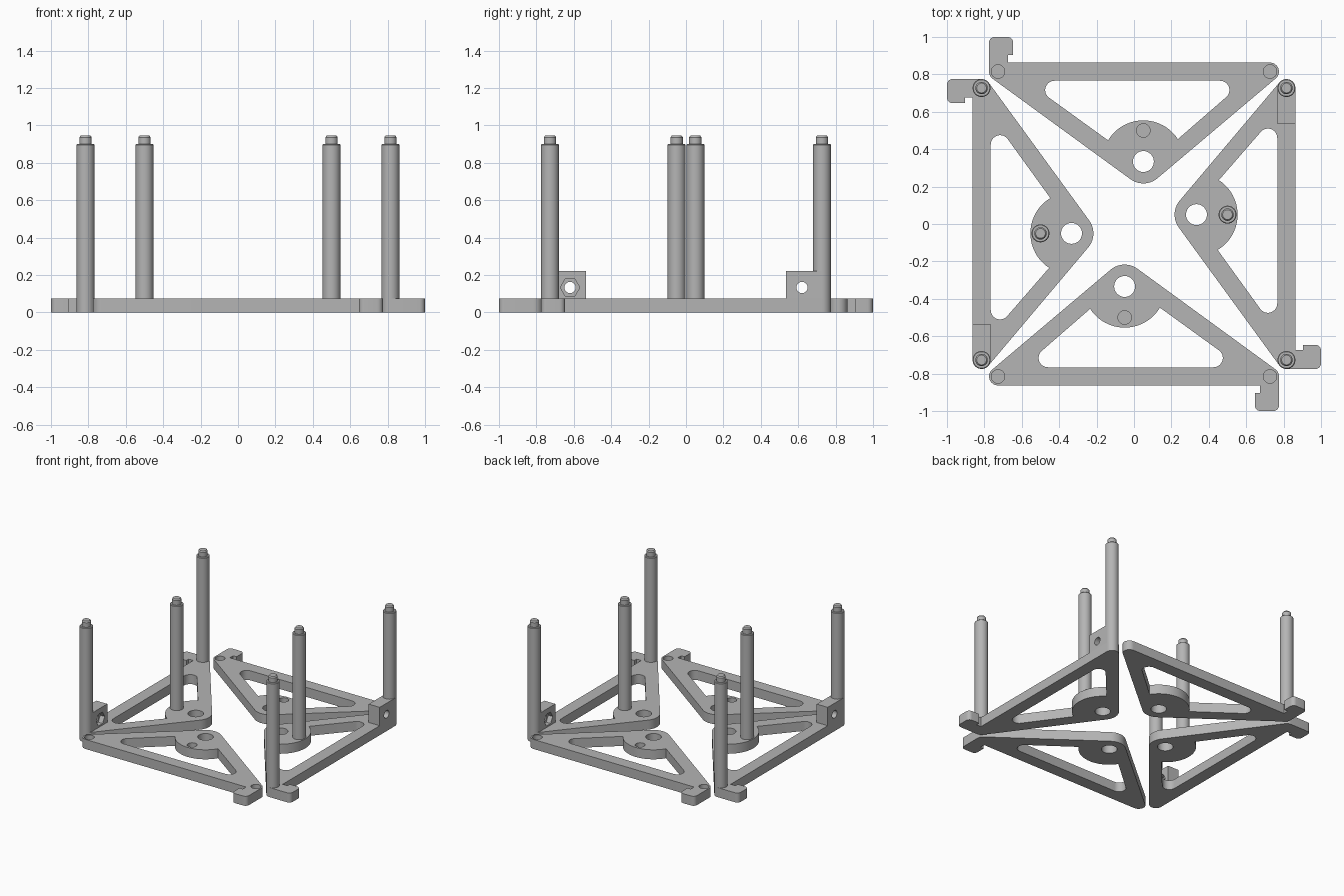
import bpy, bmesh
from math import cos, sin, radians
from mathutils import Matrix

if "Cube" in bpy.data.objects:
    bpy.data.objects.remove(bpy.data.objects["Cube"])

gray = bpy.data.materials.new("plain gray")
gray.use_nodes = True
COLOR = (0.46, 0.46, 0.46, 1)
gray.diffuse_color = COLOR
gray.node_tree.nodes["Principled BSDF"].inputs["Base Color"].default_value = COLOR

# Shared dimensions of one bracket (drawn on the +x side)
THICK = 0.075
TOP, LOW, APEX = (0.815, 0.727), (0.815, -0.727), (0.334, 0.05)
SOCKET = (0.50, 0.05)
R_POST, R_APEX = 0.048, 0.117


def arc(center, r, a0, a1, n=12):
    angles = [radians(a0 + (a1 - a0) * i / n) for i in range(n + 1)]
    return [(center[0] + r * cos(a), center[1] + r * sin(a)) for a in angles]


def circle(center, r, n=40):
    return arc(center, r, 0, 360, n)[:-1]


def prism(bm, outline, z0, z1, matrix=Matrix()):
    """Extrude a flat outline between two heights."""
    low = [bm.verts.new(matrix @ Matrix.Translation((x, y, z0)).translation) for x, y in outline]
    high = [bm.verts.new(matrix @ Matrix.Translation((x, y, z1)).translation) for x, y in outline]
    bm.faces.new(low)
    bm.faces.new(high)
    for i in range(len(low)):
        j = (i + 1) % len(low)
        bm.faces.new((low[i], low[j], high[j], high[i]))


def make(name, bm):
    bmesh.ops.recalc_face_normals(bm, faces=bm.faces)
    mesh = bpy.data.meshes.new(name)
    bm.to_mesh(mesh)
    bm.free()
    mesh.materials.append(gray)
    obj = bpy.data.objects.new(name, mesh)
    bpy.context.collection.objects.link(obj)
    return obj


def activate(obj):
    bpy.ops.object.select_all(action='DESELECT')
    obj.select_set(True)
    bpy.context.view_layer.objects.active = obj


def cut(obj, cutter):
    mod = obj.modifiers.new("cut", 'BOOLEAN')
    mod.operation, mod.solver, mod.object = 'DIFFERENCE', 'EXACT', cutter
    activate(obj)
    bpy.ops.object.modifier_apply(modifier=mod.name)
    bpy.data.objects.remove(cutter)


def place(obj, matrix):
    obj.data.transform(matrix)
    if matrix.determinant() < 0:
        obj.data.flip_normals()
    activate(obj)
    bpy.ops.object.shade_smooth_by_angle(angle=radians(30))


# Triangular plate with rounded corners and a hooked tab
def plate(name, matrix, sockets):
    outline = arc(TOP, R_POST, 0, 139.8) + arc(APEX, R_APEX, 139.8, 216.1)
    outline += arc(LOW, R_POST, 216.1, 270)
    outline += arc((0.97, -0.745), 0.03, 270, 360, 6) + arc((0.97, -0.676), 0.03, 0, 90, 6)
    outline += [(0.904, -0.646), (0.904, -0.675), (0.863, -0.675)]
    bm = bmesh.new()
    prism(bm, outline, 0, THICK)
    obj = make(name, bm)

    # Window ending in an arc around the apex, apex hole and blind sockets
    bm = bmesh.new()
    window = arc((0.716, 0.46), 0.05, 0, 139.8) + arc(APEX, 0.22, 57, -59, 24)
    window += arc((0.716, -0.425), 0.05, 216.1, 360)
    prism(bm, window, -0.1, 0.2)
    prism(bm, circle(APEX, 0.056), -0.1, 0.2)
    if sockets:
        for spot in (TOP, LOW, SOCKET):
            prism(bm, circle(spot, 0.036), 0.03, 0.2)
    cut(obj, make("cutter", bm))
    place(obj, matrix)


# Post with a narrower chamfered pin on top
def post(name, spot, matrix):
    profile = [(0, THICK), (R_POST, THICK), (R_POST, 0.896), (0.044, 0.9),
               (0.033, 0.9), (0.033, 0.936), (0.026, 0.945), (0, 0.945)]
    bm = bmesh.new()
    verts = [bm.verts.new((r, 0, z)) for r, z in profile]
    edges = [bm.edges.new(pair) for pair in zip(verts, verts[1:])]
    bmesh.ops.spin(bm, geom=verts + edges, axis=(0, 0, 1), cent=(0, 0, 0),
                   angle=radians(360), steps=40)
    bmesh.ops.remove_doubles(bm, verts=bm.verts, dist=0.0001)
    bmesh.ops.translate(bm, verts=bm.verts, vec=(*spot, 0))
    place(make(name, bm), matrix)


# Upright lug with a bolt hole and a hexagonal nut pocket on the inner face
def lug(name, matrix):
    bm = bmesh.new()
    prism(bm, [(0.767, 0.535), (0.863, 0.535), (0.863, 0.727), (0.767, 0.727)], THICK, 0.22)
    obj = make(name, bm)
    sideways = Matrix(((0, 0, 1, 0), (1, 0, 0, 0), (0, 1, 0, 0), (0, 0, 0, 1)))
    for r, sides, x0, x1 in ((0.03, 32, 0.6, 1), (0.052, 6, 0.6, 0.805)):
        bm = bmesh.new()
        prism(bm, circle((0.62, 0.133), r, sides), x0, x1, sideways)
        cut(obj, make("cutter", bm))
    place(obj, matrix)


# Two post brackets, half a turn apart, and two socket brackets mirrored on the diagonal
half_turn = Matrix.Rotation(radians(180), 4, 'Z')
diagonal = Matrix(((0, 1, 0, 0), (1, 0, 0, 0), (0, 0, 1, 0), (0, 0, 0, 1)))

for side, m in (("left", Matrix()), ("right", half_turn)):
    plate(side + "_plate", m, False)
    lug(side + "_lug", m)
    for label, spot in (("upper", TOP), ("lower", LOW), ("inner", SOCKET)):
        post(f"{side}_{label}_post", spot, m)

for side, m in (("back", diagonal), ("front", half_turn @ diagonal)):
    plate(side + "_plate", m, True)
